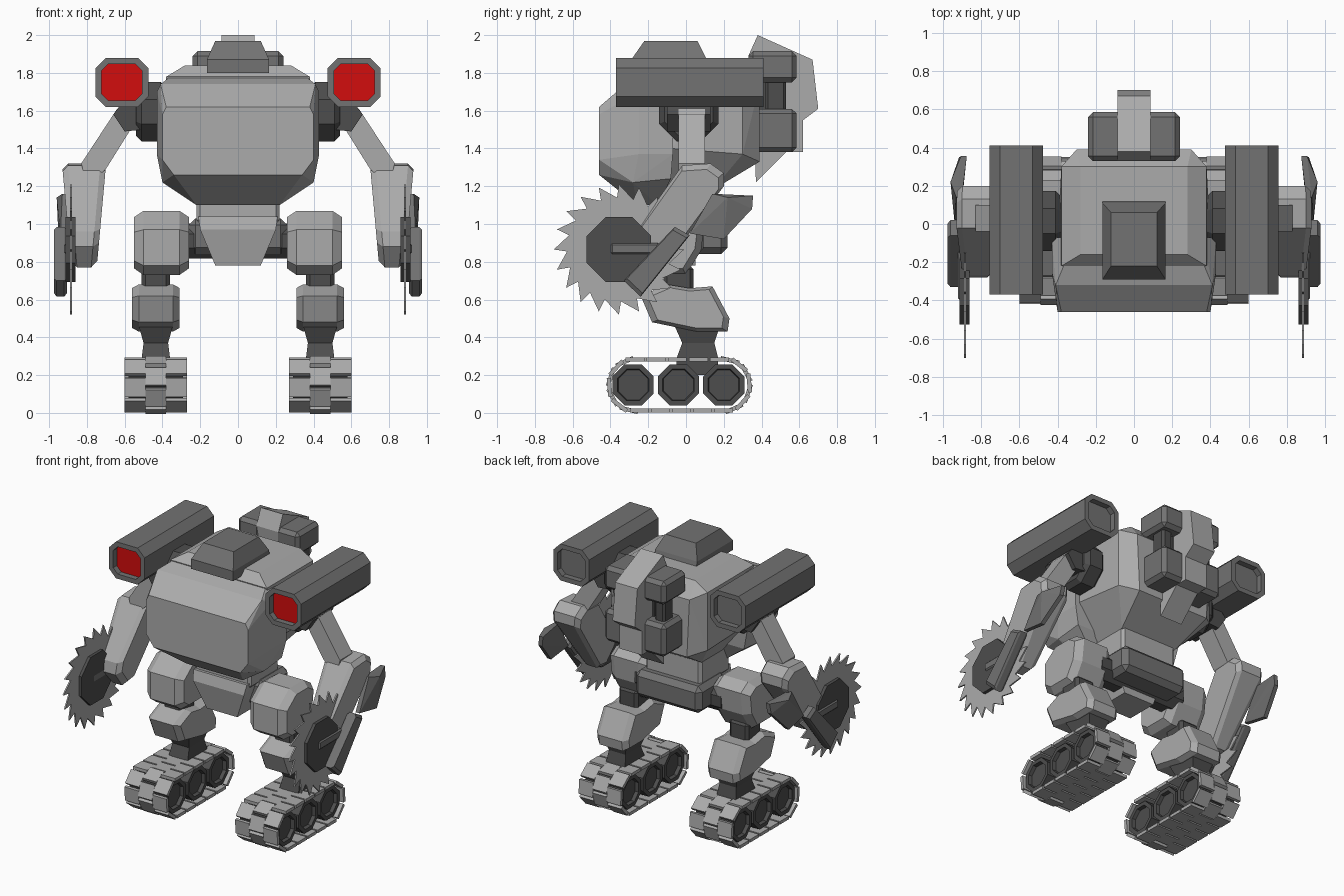
import bpy, bmesh, math
from mathutils import Vector, Matrix

cube = bpy.data.objects.get("Cube")
if cube:
    bpy.data.objects.remove(cube, do_unlink=True)


def material(name, r, g, b):
    m = bpy.data.materials.new(name)
    m.use_nodes = True
    m.diffuse_color = (r, g, b, 1)
    m.node_tree.nodes["Principled BSDF"].inputs["Base Color"].default_value = (r, g, b, 1)
    return m


LIGHT = material("light grey armour", .41, .41, .41)
MID = material("medium grey metal", .17, .17, .17)
DARK = material("dark grey joint", .075, .075, .075)
RED = material("red warhead", .65, .004, .004)


def finish(name, bm, mats, mirror):
    bmesh.ops.recalc_face_normals(bm, faces=bm.faces)
    me = bpy.data.meshes.new(name)
    bm.to_mesh(me)
    bm.free()
    for m in mats:
        me.materials.append(m)
    ob = bpy.data.objects.new(name, me)
    bpy.context.collection.objects.link(ob)
    if mirror:
        ob.modifiers.new("Mirror", 'MIRROR').use_mirror_merge = False
    return ob


def loft(name, rings, mat, mirror=True):
    """Skin through equal-length rings and cap both ends."""
    bm = bmesh.new()
    rows = [[bm.verts.new(p) for p in ring] for ring in rings]
    n = len(rows[0])
    for a, b in zip(rows, rows[1:]):
        for i in range(n):
            bm.faces.new((a[i], a[(i + 1) % n], b[(i + 1) % n], b[i]))
    bm.faces.new(rows[0])
    bm.faces.new(rows[-1])
    return finish(name, bm, [mat], mirror)


def prism(name, prof, x0, x1, mat, chamfer=0, shrink=.82, mirror=True):
    """Extrude a (y, z) profile along x, with optional chamfered sides."""
    cy = sum(p[0] for p in prof) / len(prof)
    cz = sum(p[1] for p in prof) / len(prof)

    def ring(x, s):
        return [(x, cy + (y - cy) * s, cz + (z - cz) * s) for y, z in prof]
    if chamfer:
        rings = [ring(x0, shrink), ring(x0 + chamfer, 1), ring(x1 - chamfer, 1), ring(x1, shrink)]
    else:
        rings = [ring(x0, 1), ring(x1, 1)]
    return loft(name, rings, mat, mirror)


def hull(name, pts, mat, sym=False):
    """Convex solid; sym adds the mirrored points, otherwise a mirrored pair is made."""
    bm = bmesh.new()
    for x, y, z in pts:
        bm.verts.new((x, y, z))
        if sym:
            bm.verts.new((-x, y, z))
    bmesh.ops.convex_hull(bm, input=bm.verts)
    bmesh.ops.dissolve_limit(bm, angle_limit=.03, verts=bm.verts, edges=bm.edges)
    return finish(name, bm, [mat], not sym)


def box(name, lo, hi, mat, bevel=0, mirror=True):
    bm = bmesh.new()
    bmesh.ops.create_cube(bm, size=1)
    for v in bm.verts:
        v.co = [l + (c + .5) * (h - l) for c, l, h in zip(v.co, lo, hi)]
    if bevel:
        bmesh.ops.bevel(bm, geom=bm.edges, offset=bevel, segments=1, affect='EDGES')
    return finish(name, bm, [mat], mirror)


def circle(y, z, r, n=8, turn=.5):
    return [(y + r * math.cos(math.tau * (i + turn) / n), z + r * math.sin(math.tau * (i + turn) / n))
            for i in range(n)]


# Torso
hull("chest_plate", [(.38, -.46, 1.62), (.40, -.46, 1.58), (.40, -.46, 1.34), (.34, -.46, 1.26),
                     (.41, -.32, 1.74), (.36, -.2, 1.78), (.43, -.25, 1.7), (.43, -.25, 1.37),
                     (.43, -.07, 1.7), (.43, -.07, 1.37), (.40, -.28, 1.22), (.40, -.08, 1.24),
                     (.22, -.26, 1.1), (.22, -.15, 1.1), (.36, -.07, 1.78)], LIGHT, True)
hull("upper_torso", [(.28, -.16, 1.84), (.28, .3, 1.84), (.38, -.22, 1.78), (.38, .3, 1.78),
                     (.3, .39, 1.74), (.4, -.08, 1.4), (.38, .3, 1.37), (.28, .39, 1.33),
                     (.25, .2, 1.3), (.22, -.1, 1.18), (.22, .14, 1.18)], LIGHT, True)
hull("top_hatch", [(.165, -.29, 1.8), (.165, .13, 1.8), (.165, -.29, 1.87), (.165, .11, 1.87),
                   (.12, -.22, 1.97), (.12, .06, 1.97)], MID, True)
box("waist", (-.22, -.18, 1), (.22, .15, 1.22), LIGHT, .02, False)
hull("pelvis_front", [(.21, -.2, 1.04), (.2, -.22, .97), (.12, -.18, .78), (.21, .05, 1.04),
                      (.12, .05, .78)], LIGHT, True)
box("pelvis_block", (-.26, -.1, .84), (.26, .22, 1.03), MID, .035, False)
prism("hip_axle", circle(0, .91, .1), -.34, .34, DARK, mirror=False)

# Backpack
prism("back_fin", [(.33, 1.89), (.38, 2), (.67, 1.87), (.7, 1.61), (.62, 1.55), (.62, 1.38),
                   (.53, 1.38), (.37, 1.22), (.36, 1.6)], -.087, .087, LIGHT, mirror=False)
box("upper_tank", (.06, .33, 1.75), (.24, .585, 1.915), MID, .025)
box("lower_tank", (.06, .36, 1.38), (.24, .585, 1.61), MID, .025)
box("tank_pipe", (.12, .42, 1.58), (.2, .53, 1.78), DARK, .015)
box("back_mount", (-.1, .36, 1.4), (.1, .5, 1.84), DARK, 0, False)


# Launchers: chamfered tubes with recessed ends, red in front
def launcher():
    x0, x1, z0, z1, c = .475, .755, 1.62, 1.88, .055
    sect = [(x0 + c, z0), (x1 - c, z0), (x1, z0 + c), (x1, z1 - c),
            (x1 - c, z1), (x0 + c, z1), (x0, z1 - c), (x0, z0 + c)]
    bm = bmesh.new()
    front, back = [[bm.verts.new((x, y, z)) for x, z in sect] for y in (-.37, .41)]
    for i in range(8):
        j = (i + 1) % 8
        bm.faces.new((front[i], front[j], back[j], back[i]))
    ends = [bm.faces.new(front), bm.faces.new(back)]
    bmesh.ops.recalc_face_normals(bm, faces=bm.faces)
    for f in ends:
        inward = -f.normal.copy()
        bmesh.ops.inset_region(bm, faces=[f], thickness=.036)
        wall = bmesh.ops.extrude_discrete_faces(bm, faces=[f])["faces"][0]
        bmesh.ops.translate(bm, verts=wall.verts, vec=inward * .04)
        if inward.y > 0:
            wall.material_index = 1
    finish("launcher", bm, [MID, RED], True)


launcher()

# Shoulders and arms
prism("shoulder", circle(.015, 1.595, .17), .38, .54, DARK, .03)
hull("shoulder_socket", [(x, y, z) for y in (-.1, .13) for x, z in
                         ((.5, 1.5), (.5, 1.68), (.6, 1.49), (.66, 1.58), (.6, 1.66))], DARK)
hull("upper_arm", [(x, y, z) for y in (-.04, .1) for x, z in
                   ((.55, 1.53), (.64, 1.61), (.83, 1.32), (.8, 1.2), (.7, 1.29))], LIGHT)
forearm = prism("forearm", [(-.02, 1.31), (.13, 1.32), (.2, 1.27), (.2, 1.2), (-.11, .78),
                            (-.19, .77), (-.28, .88), (-.27, .96)], .7, .93, LIGHT, .03, .88)
for v in forearm.data.vertices:
    drop = max(0, 1.3 - v.co.z)
    v.co.x += drop * (.09 if v.co.x < .8 else -.09)
hull("elbow_blade", [(x + d, y, z) for d in (0, .03) for x, y, z in
                     ((.9, .14, 1.16), (.875, .355, 1.15), (.885, .35, 1.08), (.92, .2, .92),
                      (.91, .02, .95), (.93, .22, 1.14))], MID)
prism("saw_guard", [(-.33, .7), (-.24, .615), (.02, .94), (-.06, .985)], .905, .975, MID, .015, .9)
box("saw_strut", (.86, -.4, .84), (.92, -.14, .9), MID, .01)

# Saw: toothed disc with an octagonal hub
C = (-.355, .865)
teeth = 20
saw = []
for i in range(teeth):
    for turn, r in ((0, .345), (.12, .275)):
        a = math.tau * (i + turn) / teeth
        saw.append((C[0] + r * math.cos(a), C[1] + r * math.sin(a)))
prism("saw_blade", saw, .88, .89, LIGHT)
prism("saw_hub", circle(*C, .185), .86, .912, DARK)

# Legs
prism("thigh", [(.1, 1.02), (.02, 1.07), (-.14, 1.07), (-.27, .97), (-.27, .78), (-.2, .73),
                (0, .73), (.08, .86)], .26, .55, LIGHT, .05, .8)
box("knee", (.36, -.12, .62), (.51, .04, .78), DARK, .02)
prism("shin", [(-.24, .62), (-.1, .68), (.02, .66), (.14, .67), (.23, .5), (.22, .43), (.06, .43),
               (-.18, .48)], .31, .56, LIGHT, .035, .85)


def rect(x0, x1, y0, y1, z):
    return [(x0, y0, z), (x1, y0, z), (x1, y1, z), (x0, y1, z)]


loft("ankle", [rect(.36, .51, -.05, .17, .2), rect(.36, .51, -.05, .17, .29),
               rect(.37, .5, -.02, .15, .37), rect(.345, .525, -.06, .18, .46)], DARK)

# Track wheels with recessed faces
for i, y in enumerate((-.28, -.04, .2)):
    loft("track_wheel_%d" % (i + 1),
         [[(x, *p) for p in circle(y, .148, r)] for x, r in
          ((.315, .085), (.29, .09), (.29, .118), (.58, .118), (.58, .09), (.555, .085))], DARK)


# Track pads follow a rounded loop; the middle row is staggered
def track():
    y0, y1, zc, r, pads = -.27, .2, .147, .135, 16
    straight = y1 - y0
    arc = math.pi * r
    total = 2 * (straight + arc)

    def place(s):
        s %= total
        flip = s >= total / 2
        s -= total / 2 if flip else 0
        if s < straight:
            pos, a = Vector((0, s - straight / 2, r)), 0
        else:
            a = -(s - straight) / r
            pos = Vector((0, straight / 2 - r * math.sin(a), r * math.cos(a)))
        m = Matrix.Translation(pos) @ Matrix.Rotation(a, 4, 'X')
        if flip:
            m = Matrix.Rotation(math.pi, 4, 'X') @ m
        return Matrix.Translation((0, (y0 + y1) / 2, zc)) @ m

    bm = bmesh.new()
    for i in range(pads):
        for xc, width, shift in ((.325, .11, 0), (.435, .11, .5), (.545, .11, 0)):
            m = place((i + shift) * total / pads)
            m = m @ Matrix.Translation((xc, 0, 0)) @ Matrix.Diagonal((width, .1, .022, 1))
            bmesh.ops.create_cube(bm, size=1, matrix=m)
    finish("track_pads", bm, [LIGHT], True)


track()
